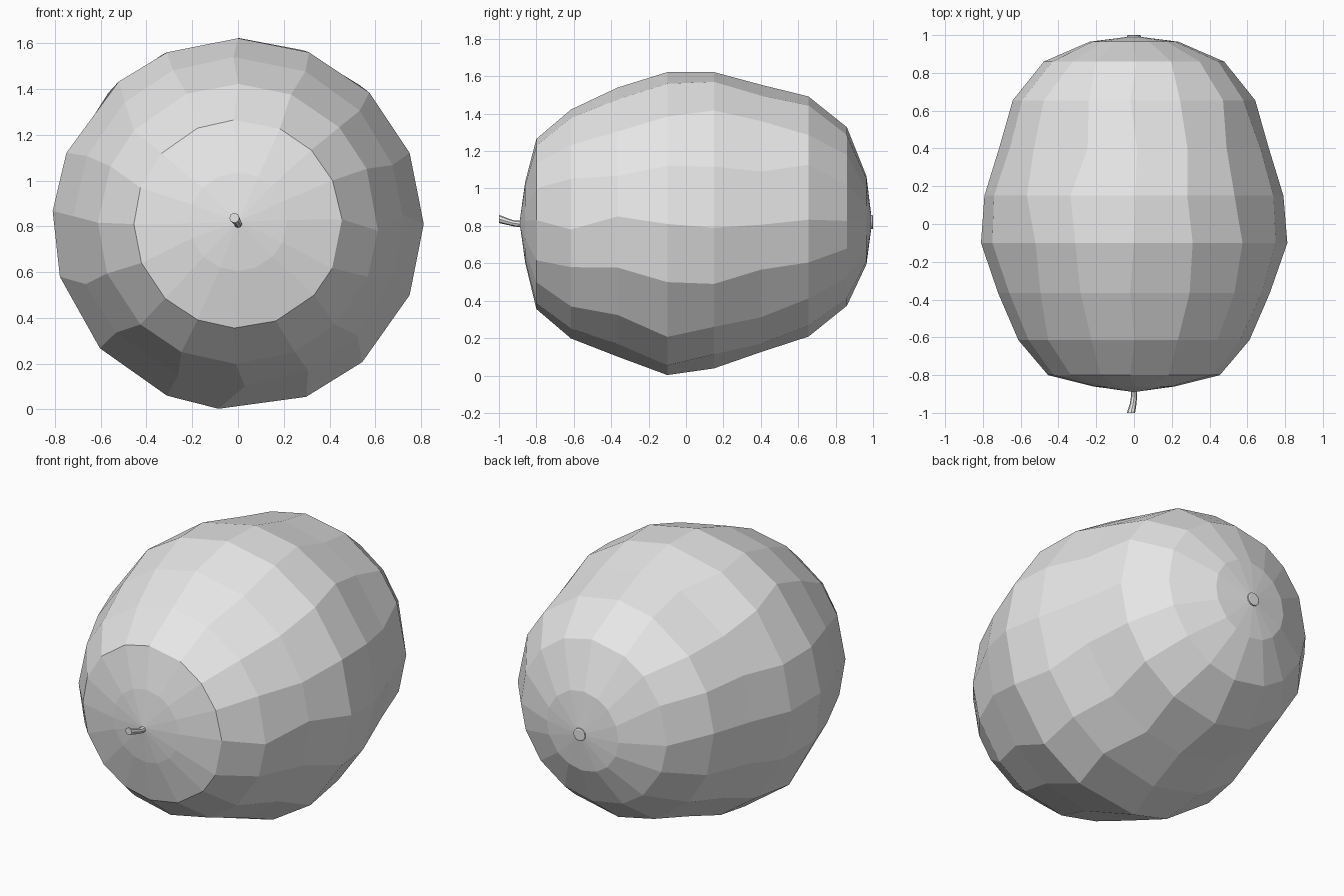
import bpy, bmesh, random
from math import sin, cos, tau, radians

random.seed(4)
cube = bpy.data.objects.get("Cube")
if cube:
    bpy.data.objects.remove(cube)

grey = bpy.data.materials.new("plain_grey")
grey.use_nodes = True
grey.diffuse_color = (0.8, 0.8, 0.8, 1)
grey.node_tree.nodes["Principled BSDF"].inputs["Base Color"].default_value = (0.8, 0.8, 0.8, 1)


def loft(name, rings, sides, turns=lambda ring, side: 0):
    """Skin circles (y, centre x, centre z, radius) that run along y."""
    bm = bmesh.new()
    loops = []
    for k, (y, cx, cz, r) in enumerate(rings):
        loop = []
        for i in range(sides):
            a = tau * i / sides + radians(turns(k, i))
            loop.append(bm.verts.new((cx + r * cos(a), y, cz + r * sin(a))))
        loops.append(loop)
    for a, b in zip(loops, loops[1:]):
        for i in range(sides):
            j = (i + 1) % sides
            bm.faces.new((a[i], a[j], b[j], b[i]))
    # close both ends
    bm.faces.new(loops[0])
    bm.faces.new(loops[-1])
    bmesh.ops.remove_doubles(bm, verts=bm.verts, dist=0.0005)
    bmesh.ops.recalc_face_normals(bm, faces=bm.faces)
    mesh = bpy.data.meshes.new(name)
    bm.to_mesh(mesh)
    bm.free()
    mesh.materials.append(grey)
    obj = bpy.data.objects.new(name, mesh)
    bpy.context.collection.objects.link(obj)
    return obj


# Faceted fruit body lying on its side, widest ring is ring 5
body_rings = [
    (-0.89, 0, 0.82, 0.0001), (-0.86, 0, 0.82, 0.215), (-0.80, 0, 0.81, 0.455),
    (-0.615, 0, 0.81, 0.612), (-0.365, 0, 0.82, 0.72), (-0.10, 0, 0.81, 0.812),
    (0.15, 0, 0.83, 0.792), (0.40, 0, 0.84, 0.715), (0.655, 0, 0.85, 0.642),
    (0.86, 0, 0.85, 0.478), (0.965, 0, 0.83, 0.235), (0.995, 0, 0.82, 0.0001),
]
widest_shift = [0, 0, 0, 0, 0, 0, -5, 0, -4, -6, -3, 0, -6, -1, -3, 0]


def body_turn(ring, side):
    return widest_shift[side] if ring == 5 else random.uniform(-3, 3)


loft("fruit_body", body_rings, 16, body_turn)

# Short bent stem at the front
loft("stem", [(-0.87, 0, 0.81, 0.018), (-0.915, 0, 0.812, 0.016),
              (-0.955, -0.005, 0.823, 0.018), (-1.0, -0.016, 0.837, 0.022)], 8)

# Small blossom scar at the back
loft("blossom_scar", [(0.985, 0, 0.82, 0.038), (0.998, 0, 0.82, 0.038),
                      (1.0, 0, 0.82, 0.03)], 12)
